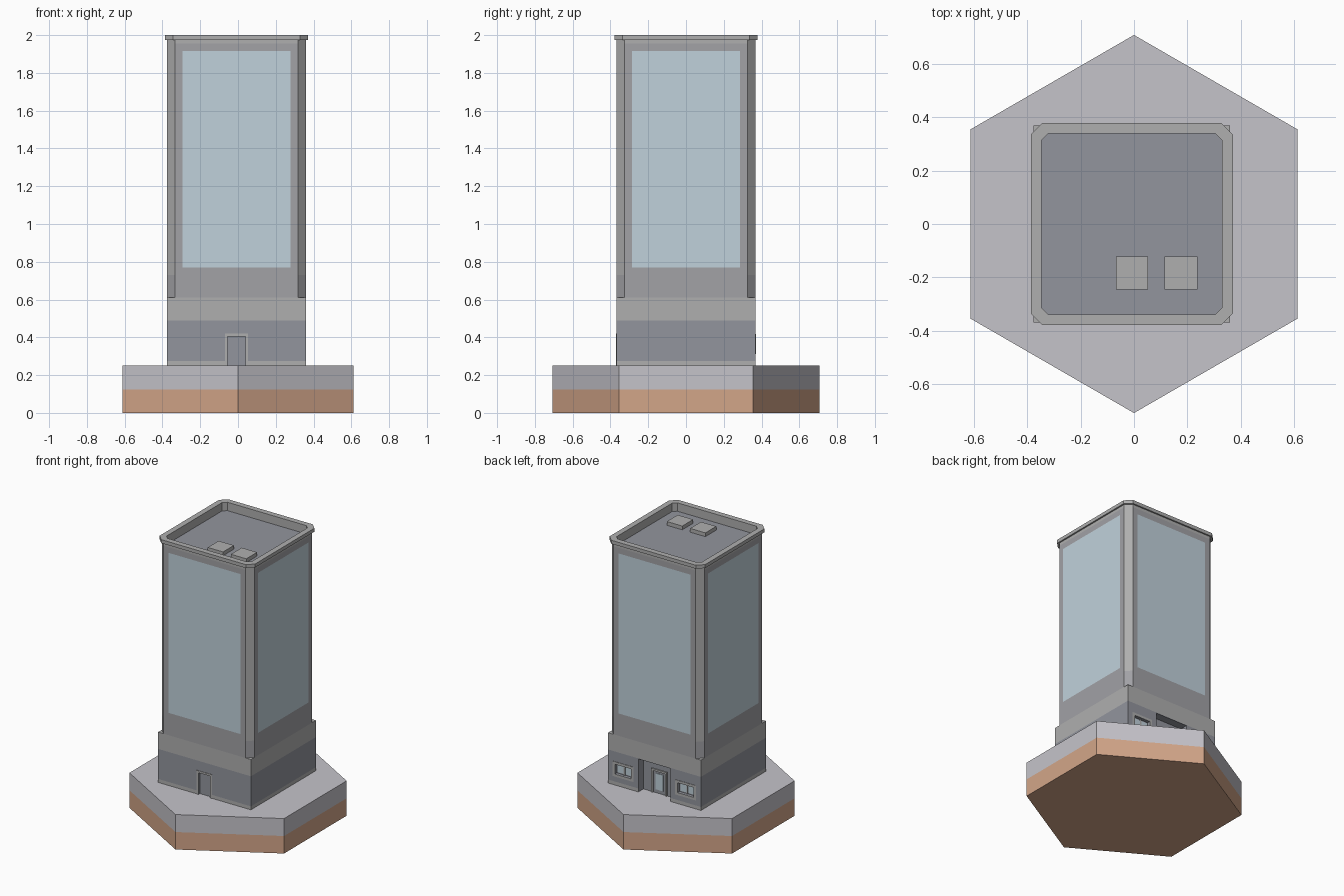
import bpy, bmesh, math

if "Cube" in bpy.data.objects:
    bpy.data.objects.remove(bpy.data.objects["Cube"])

CX, H = -0.008, 0.3675      # tower centre in x, half width
BACK, DEPTH = H, 0.057      # back wall plane, entrance recess depth


def material(name, r, g, b):
    m = bpy.data.materials.new(name)
    m.diffuse_color = (r, g, b, 1)
    m.use_nodes = True
    m.node_tree.nodes["Principled BSDF"].inputs["Base Color"].default_value = m.diffuse_color
    return m


pale = material("pale_stone", 0.56, 0.55, 0.59)
clay = material("clay", 0.65, 0.38, 0.25)
wall = material("wall_grey", 0.43, 0.43, 0.43)
mid = material("wall_mid_grey", 0.36, 0.36, 0.38)
dark = material("slate_grey", 0.29, 0.30, 0.34)
glass = material("glass_blue", 0.53, 0.64, 0.71)


def add_object(name, bm, mats):
    me = bpy.data.meshes.new(name)
    bm.to_mesh(me)
    bm.free()
    for m in mats:
        me.materials.append(m)
    ob = bpy.data.objects.new(name, me)
    bpy.context.collection.objects.link(ob)
    return ob


def square(h, c=0):
    """Square outline, counter-clockwise, corners cut by c."""
    if c == 0:
        return [(CX + h * a, h * b) for a, b in ((-1, -1), (1, -1), (1, 1), (-1, 1))]
    k = h - c
    return [(CX + x, y) for x, y in ((-k, -h), (k, -h), (h, -k), (h, k),
                                     (k, h), (-k, h), (-h, k), (-h, -k))]


def loft(rings, band_mats, bottom=None, top=None):
    """Join outlines (points, z) in order; returns bmesh and side faces per band."""
    bm = bmesh.new()
    vs = [[bm.verts.new((x, y, z)) for x, y in pts] for pts, z in rings]
    bands = []
    for a, b, m in zip(vs, vs[1:], band_mats):
        n = len(a)
        faces = [bm.faces.new((a[i], a[(i + 1) % n], b[(i + 1) % n], b[i])) for i in range(n)]
        for f in faces:
            f.material_index = m
        bands.append(faces)
    if bottom is not None:
        bm.faces.new(vs[0][::-1]).material_index = bottom
    if top is not None:
        bm.faces.new(vs[-1]).material_index = top
    return bm, bands


def boxes(name, items, mats):
    """One object from boxes given as (x0, x1, y0, y1, z0, z1), x relative to the tower."""
    bm = bmesh.new()
    for x0, x1, y0, y1, z0, z1 in items:
        vs = bmesh.ops.create_cube(bm, size=1)["verts"]
        for v in vs:
            v.co = (CX + (x0 + x1) / 2 + v.co.x * (x1 - x0),
                    (y0 + y1) / 2 + v.co.y * (y1 - y0),
                    (z0 + z1) / 2 + v.co.z * (z1 - z0))
    return add_object(name, bm, mats)


def frame(name, x0, x1, z0, z1, t, y0, y1, mat, sill=True):
    zb = z0 + t if sill else z0
    parts = [(x0, x0 + t, y0, y1, zb, z1 - t), (x1 - t, x1, y0, y1, zb, z1 - t),
             (x0, x1, y0, y1, z1 - t, z1)]
    if sill:
        parts.append((x0, x1, y0, y1, z0, zb))
    return boxes(name, parts, [mat])


# hexagonal plinth: clay below, pale stone above
hexagon = [(0.707 * math.cos(math.radians(30 + 60 * i)),
            0.707 * math.sin(math.radians(30 + 60 * i))) for i in range(6)]
bm, _ = loft([(hexagon, 0), (hexagon, 0.125), (hexagon, 0.25)], [0, 1], 0, 1)
add_object("hexagonal_plinth", bm, [clay, pale])

# ground storey with colour bands
sq = square(H)
bm, _ = loft([(sq, 0.25), (sq, 0.275), (sq, 0.49), (sq, 0.61)], [1, 0, 1], 1, 1)
ground_storey = add_object("ground_storey", bm, [dark, wall])

# upper tower with cut corners, overhanging parapet and sunken roof
oc, lip, inner = square(H, 0.042), square(0.378, 0.043), square(0.338, 0.025)
bm, bands = loft([(oc, 0.61), (oc, 0.73), (oc, 1.955), (oc, 1.975), (lip, 1.975),
                  (lip, 2.0), (inner, 2.0), (inner, 1.94)],
                 [1, 0, 0, 0, 0, 0, 0], top=2)
# flush window panels on all four sides: surround, then glass
panels = bands[1][::2]
for mat_index in (1, 3):
    bmesh.ops.inset_individual(bm, faces=panels, thickness=0.04, use_even_offset=True)
    for f in panels:
        f.material_index = mat_index
add_object("upper_tower", bm, [wall, mid, dark, glass])

# roof vents
boxes("roof_vents", [(-0.06, 0.061, -0.245, -0.122, 1.94, 1.967),
                     (0.123, 0.245, -0.245, -0.122, 1.94, 1.967)], [wall])

# openings cut in the ground storey
cuts = [(-0.128, 0.128, BACK - DEPTH, BACK + 0.1, 0.2, 0.486),
        (-0.047, 0.047, -H - 0.1, -H + 0.015, 0.2, 0.405)]
for s in (-1, 1):
    a, b = sorted((s * 0.184, s * 0.312))
    cuts.append((a, b, BACK - 0.02, BACK + 0.1, 0.33, 0.40))
cutter = boxes("opening_cutter", cuts, [dark])
cutter.hide_render = True
cutter.hide_viewport = True
cutter.display_type = 'WIRE'
mod = ground_storey.modifiers.new("openings", 'BOOLEAN')
mod.operation = 'DIFFERENCE'
mod.solver = 'EXACT'
mod.object = cutter

# front door surround
frame("front_door_frame", -0.061, 0.061, 0.25, 0.42, 0.014, -H - 0.003, -H + 0.002, wall, False)

# back entrance door inside the recess
y = BACK - DEPTH
frame("back_door_frame", -0.061, 0.061, 0.25, 0.42, 0.014, y - 0.002, y + 0.008, wall, False)
boxes("back_door_glass", [(-0.03, 0.03, y - 0.002, y + 0.003, 0.275, 0.39)], [glass])

# back windows: surround, two panes and a centre bar
for s, side in ((-1, "left"), (1, "right")):
    c = s * 0.248
    frame(f"{side}_window_frame", c - 0.082, c + 0.082, 0.312, 0.418, 0.018,
          BACK - 0.002, BACK + 0.003, wall)
    y = BACK - 0.02
    boxes(f"{side}_window_panes", [(c - 0.055, c - 0.005, y - 0.002, y + 0.003, 0.338, 0.392),
                                   (c + 0.005, c + 0.055, y - 0.002, y + 0.003, 0.338, 0.392)],
          [glass])
    boxes(f"{side}_window_bar", [(c - 0.005, c + 0.005, y - 0.002, y + 0.007, 0.33, 0.40)], [wall])
